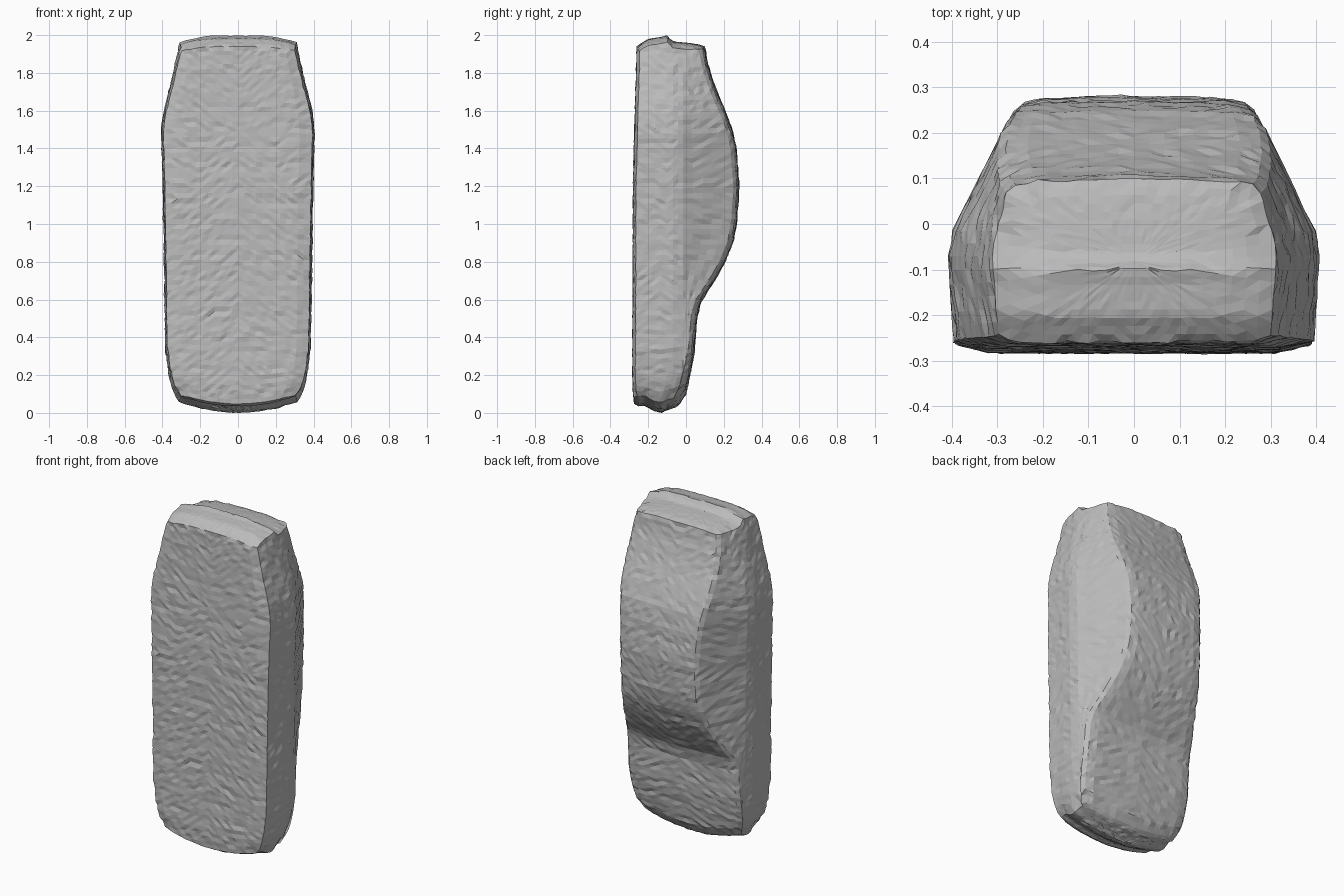
import bpy
import bmesh
import random

random.seed(4)
if "Cube" in bpy.data.objects:
    bpy.data.objects.remove(bpy.data.objects["Cube"], do_unlink=True)


def make_material(name, level):
    material = bpy.data.materials.new(name)
    colour = (level, level, level, 1)
    material.diffuse_color = colour
    material.use_nodes = True
    material.node_tree.nodes["Principled BSDF"].inputs["Base Color"].default_value = colour
    return material


def sample(keys, value):
    """Piecewise linear lookup in a list of (position, value) pairs."""
    if value <= keys[0][0]:
        return keys[0][1]
    for (a, start), (b, end) in zip(keys, keys[1:]):
        if value <= b:
            return start + (end - start) * (value - a) / (b - a)
    return keys[-1][1]


# Length-wise profiles: half width, floor line and bonnet / roof line
WIDTH = [(0, .315), (.05, .345), (.1, .36), (.2, .375), (.3, .386), (.6, .391),
         (1, .396), (1.35, .403), (1.5, .408), (1.6, .4), (1.7, .38),
         (1.8, .354), (1.9, .334), (2, .312)]
FLOOR = [(0, -.275), (.1, -.283), (1.2, -.28), (1.6, -.27), (2, -.26)]
ROOF = [(0, -.03), (.05, 0), (.15, .02), (.3, .045), (.5, .06), (.58, .08), (.7, .155),
        (.8, .21), (.9, .25), (1, .27), (1.2, .283), (1.4, .268), (1.5, .25),
        (1.6, .215), (1.7, .175), (1.8, .142), (1.9, .115), (2, .1)]

# Bumper profiles of the nose (low) and tail (high)
NOSE = [(-.28, .05), (-.25, .035), (-.22, .04), (-.17, .01), (-.13, 0),
        (-.1, .015), (-.05, .03), (-.03, .05)]
TAIL = [(-.26, 1.94), (-.24, 1.955), (-.2, 1.98), (-.13, 1.99), (-.1, 2),
        (-.085, 1.98), (-.06, 1.965), (0, 1.96), (.07, 1.95), (.1, 1.94)]


def nose_z(x, y):
    return sample(NOSE, y) + .55 * x * x


def tail_z(x, y):
    return sample(TAIL, y) - 4 * x ** 4


def section(s):
    """Closed ring of (x, y) points: floor, side, glass and rounded roof."""
    w, floor, roof = sample(WIDTH, s), sample(FLOOR, s), sample(ROOF, s)
    belt = min(roof - .05, -.03)
    top = w * (1 - 1.3 * max(roof, 0))
    corners = [(0, floor), (w * .8, floor), (w - .012, floor + .015),
               (w, belt - .04), (w * .975, belt + .015),
               (top + .008, roof - .032), (top - .012, roof - .014),
               (top - .06, roof - .005), (0, roof)]
    half = []
    for (ax, ay), (bx, by), n in zip(corners, corners[1:], (10, 2, 6, 2, 5, 1, 2, 7)):
        half += [(ax + (bx - ax) * i / n, ay + (by - ay) * i / n) for i in range(n)]
    half.append(corners[-1])
    return half + [(-x, y) for x, y in reversed(half[1:-1])]


def bridge(bm, first, second):
    count = len(first)
    for i in range(count):
        j = (i + 1) % count
        bm.faces.new((first[i], first[j], second[j], second[i]))


def close_end(bm, ring, end_z):
    """Fill an end with shrinking rings that follow the bumper profile."""
    outline = [v.co.copy() for v in ring]
    ys = [p.y for p in outline]
    mid = (min(ys) + max(ys)) / 2
    for step in range(9, 0, -1):
        k = step / 10
        points = [(p.x * k, mid + (p.y - mid) * k) for p in outline]
        inner = [bm.verts.new((x, y, end_z(x, y))) for x, y in points]
        bridge(bm, ring, inner)
        ring = inner
    centre = bm.verts.new((0, mid, end_z(0, mid)))
    for i, v in enumerate(ring):
        bm.faces.new((v, ring[(i + 1) % len(ring)], centre))


# Car body shell standing on its nose, floor to the front
bm = bmesh.new()
rings = []
STATIONS = 72
for k in range(STATIONS + 1):
    t = k / STATIONS
    ring = []
    for x, y in section(2 * t):
        z = 2 * t + nose_z(x, y) * (1 - t) ** 6 + (tail_z(x, y) - 2) * t ** 6
        ring.append(bm.verts.new((x, y, z)))
    rings.append(ring)
for lower, upper in zip(rings, rings[1:]):
    bridge(bm, lower, upper)
close_end(bm, rings[0], nose_z)
close_end(bm, rings[-1], tail_z)
bmesh.ops.recalc_face_normals(bm, faces=bm.faces)
bmesh.ops.triangulate(bm, faces=bm.faces)

# Rough, faceted skin: small bumps, stronger in regular rows
bm.normal_update()
bumps = []
for v in bm.verts:
    reach = min(edge.calc_length() for edge in v.link_edges)
    strength = .3 if v.co.z % .1 < .04 else .1
    bumps.append((v, v.normal * min(.006, reach * strength) * random.uniform(-1, .6)))
for v, offset in bumps:
    v.co += offset

mesh = bpy.data.meshes.new("car_body")
bm.to_mesh(mesh)
bm.free()
mesh.materials.append(make_material("body grey", .5))
body = bpy.data.objects.new("car_body", mesh)
bpy.context.scene.collection.objects.link(body)
